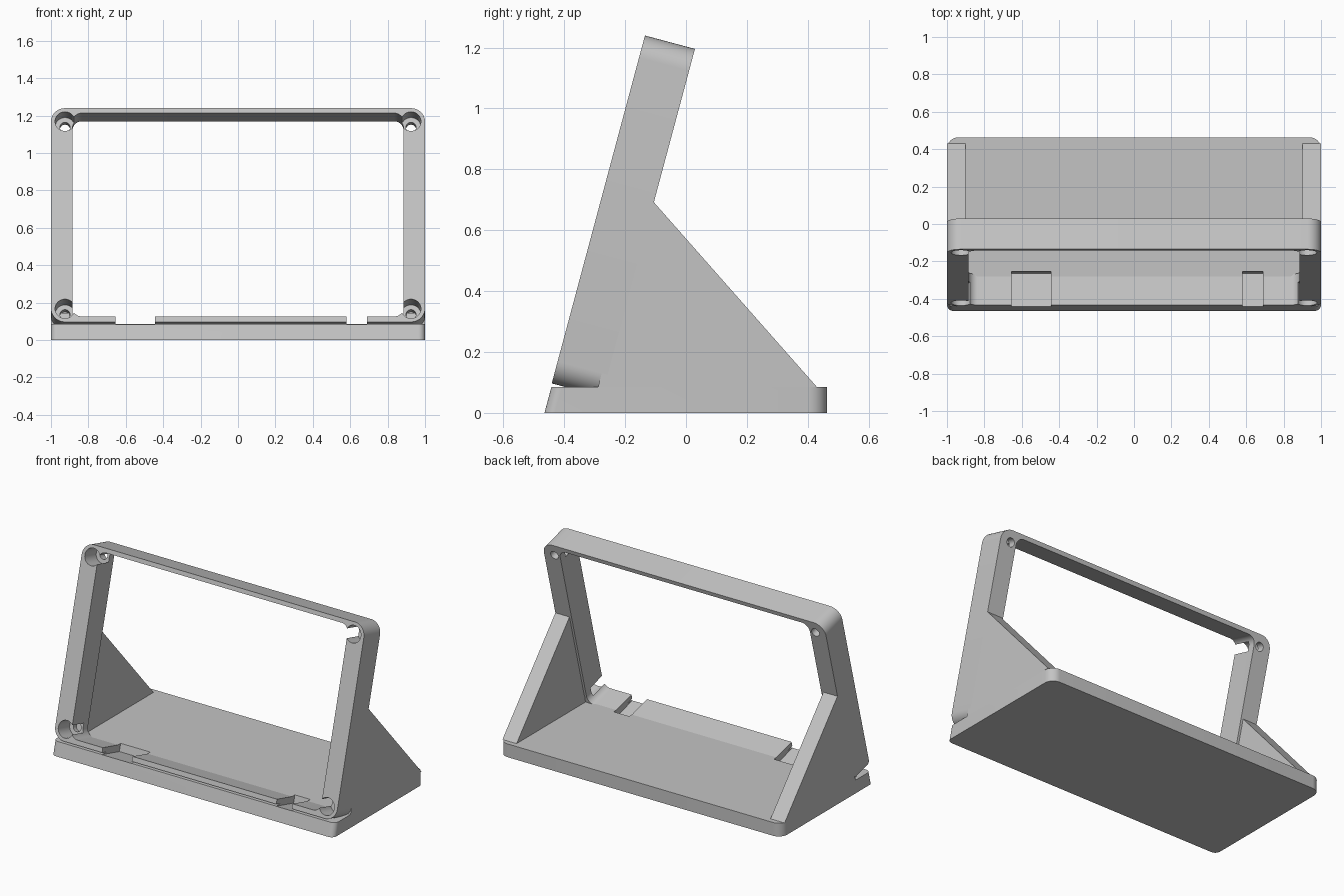
import bpy, bmesh, math
from mathutils import Matrix, Vector

old = bpy.data.objects.get("Cube")
if old:
    bpy.data.objects.remove(old, do_unlink=True)

grey = bpy.data.materials.new("plain grey")
grey.use_nodes = True
grey.diffuse_color = (0.55, 0.55, 0.55, 1)
grey.node_tree.nodes["Principled BSDF"].inputs["Base Color"].default_value = (0.55, 0.55, 0.55, 1)

# Frame space: x across, y up along the lean, z towards the front
LEAN = math.radians(15)
UP = Vector((0, math.sin(LEAN), math.cos(LEAN)))
BACK = Vector((0, math.cos(LEAN), -math.sin(LEAN)))
ORIGIN = Vector((0, -0.441, 0.097))
TILT = Matrix.Translation(ORIGIN) @ Matrix.Rotation(math.pi / 2 - LEAN, 4, 'X')
HEIGHT, DEPTH = 1.183, 0.17
FLOOR = 0.085


def rounded(x0, x1, y0, y1, low_r, high_r, steps=10):
    """Rounded rectangle outline, with separate lower and upper corner radii."""
    pts = []
    corners = [(x1, y1, -1, -1, high_r), (x0, y1, 1, -1, high_r),
               (x0, y0, 1, 1, low_r), (x1, y0, -1, 1, low_r)]
    for k, (x, y, sx, sy, r) in enumerate(corners):
        for i in range(steps + 1):
            a = (k + i / steps) * math.pi / 2
            pts.append((x + sx * r + r * math.cos(a), y + sy * r + r * math.sin(a)))
    return pts


def circle(x, y, r, n=40):
    return [(x + r * math.cos(i * math.tau / n), y + r * math.sin(i * math.tau / n)) for i in range(n)]


def rect(x0, x1, y0, y1):
    return [(x0, y0), (x1, y0), (x1, y1), (x0, y1)]


def prism(name, pts, z0, z1, matrix=Matrix()):
    """Extrude a flat outline from z0 to z1 and place it."""
    bm = bmesh.new()
    face = bm.faces.new([bm.verts.new((x, y, z0)) for x, y in pts])
    ext = bmesh.ops.extrude_face_region(bm, geom=[face])
    top = [g for g in ext["geom"] if isinstance(g, bmesh.types.BMVert)]
    bmesh.ops.translate(bm, verts=top, vec=(0, 0, z1 - z0))
    bmesh.ops.recalc_face_normals(bm, faces=bm.faces)
    bm.transform(matrix)
    mesh = bpy.data.meshes.new(name)
    bm.to_mesh(mesh)
    bm.free()
    mesh.materials.append(grey)
    ob = bpy.data.objects.new(name, mesh)
    bpy.context.collection.objects.link(ob)
    return ob


def cut(ob, cutters):
    """Apply boolean cuts one after another."""
    bpy.context.view_layer.objects.active = ob
    for c in cutters:
        m = ob.modifiers.new("cut", 'BOOLEAN')
        m.operation, m.solver, m.object = 'DIFFERENCE', 'EXACT', c
        bpy.ops.object.modifier_apply(modifier=m.name)


# Base plate with a leaning front edge
base = prism("base_plate", rounded(-1, 1, -0.465, 0.463, 0.035, 0.06), 0, FLOOR)
for v in base.data.vertices:
    if v.co.y < -0.3 and v.co.z > 0.01:
        v.co.y += FLOOR * math.tan(LEAN)

# Leaning screen frame
frame = prism("screen_frame", rounded(-1, 1, 0, HEIGHT, 0.075, 0.075), -DEPTH, 0, TILT)
opening = prism("opening_cutter", rounded(-0.885, 0.885, 0.03, HEIGHT - 0.027, 0.05, 0.05),
                -0.3, 0.1, TILT)

# Screw holes: wide bore from the front, narrow hole through the back
bores, holes = [], []
for x in (-0.925, 0.925):
    for y in (0.073, HEIGHT - 0.073):
        bores.append(prism("bore_cutter", circle(x, y, 0.053), -0.12, 0.1, TILT))
        holes.append(prism("hole_cutter", circle(x, y, 0.027), -0.3, 0.05, TILT))

# Cable notches through the lower lip and into the floor
notches = [prism("notch_cutter", rect(a, b, -0.0125, 0.07), -0.185, 0.1, TILT)
           for a, b in ((-0.655, -0.445), (0.58, 0.69))]

cut(frame, [opening] + bores + holes + notches)
cut(base, notches)


# Triangular side supports behind the frame
def on_frame(depth, z=None, s=None):
    p = ORIGIN + BACK * depth
    if s is None:
        s = (z - p.z) / UP.z
    p = p + UP * s
    return p.y, p.z


profile = [on_frame(0.15, z=FLOOR), on_frame(0.15, s=0.09), on_frame(DEPTH, s=0.09),
           on_frame(DEPTH, z=0.692), (0.43, FLOOR)]
SIDEWAYS = Matrix(((0, 0, 1, 0), (1, 0, 0, 0), (0, 1, 0, 0), (0, 0, 0, 1)))
supports = [prism("left_support", profile, 0.9, 1, SIDEWAYS),
            prism("right_support", profile, -1, -0.9, SIDEWAYS)]

# Remove cutters and shade
for c in [opening] + bores + holes + notches:
    bpy.data.objects.remove(c, do_unlink=True)
bpy.ops.object.select_all(action='DESELECT')
for ob in [base, frame] + supports:
    ob.select_set(True)
bpy.context.view_layer.objects.active = frame
bpy.ops.object.shade_smooth_by_angle(angle=math.radians(30))
